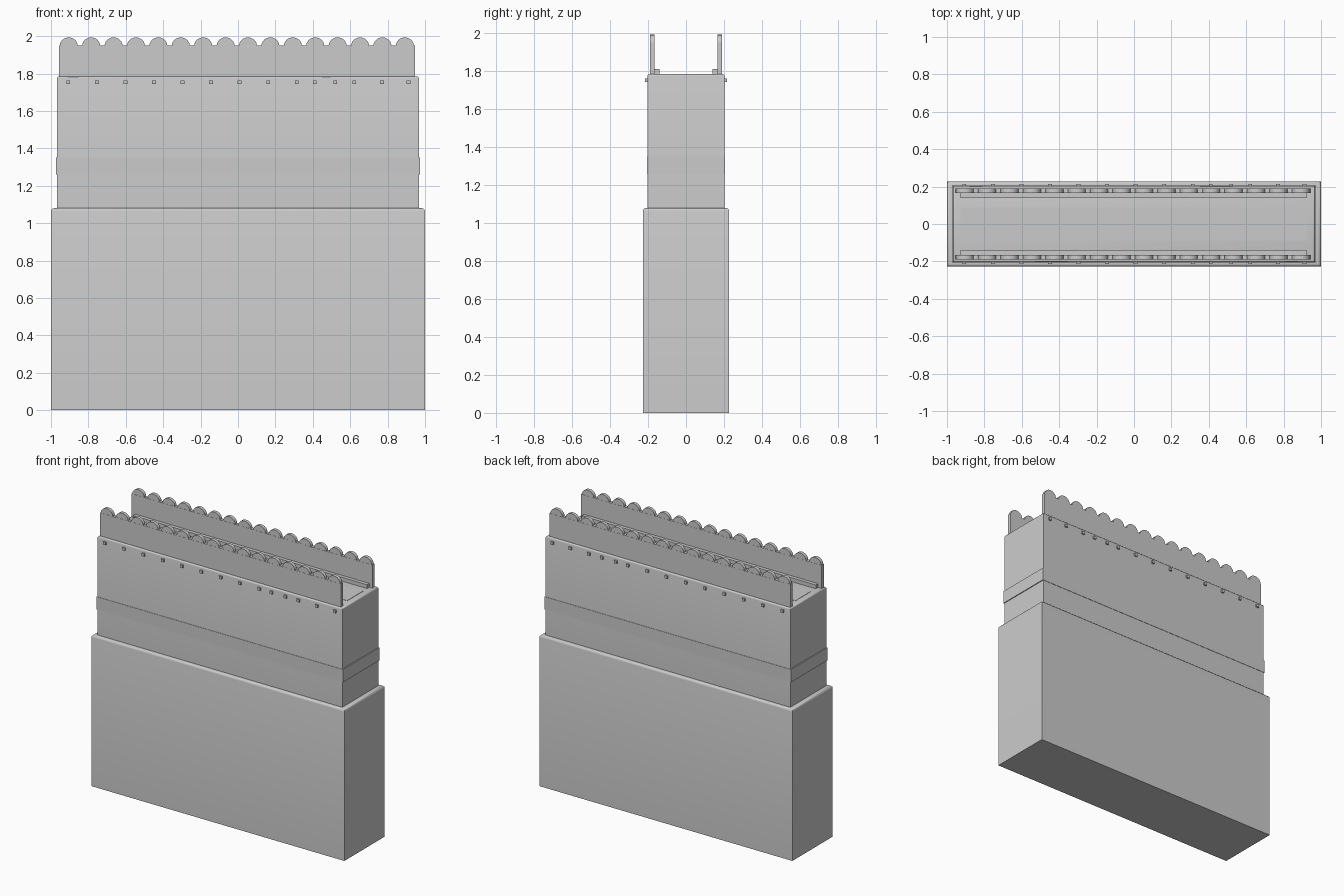
import bpy, bmesh, math

if "Cube" in bpy.data.objects:
    bpy.data.objects.remove(bpy.data.objects["Cube"])


def finish(name, bm):
    bmesh.ops.recalc_face_normals(bm, faces=bm.faces)
    me = bpy.data.meshes.new(name)
    bm.to_mesh(me)
    bm.free()
    ob = bpy.data.objects.new(name, me)
    bpy.context.collection.objects.link(ob)
    bpy.context.view_layer.objects.active = ob
    ob.select_set(True)
    bpy.ops.object.shade_smooth_by_angle(angle=math.radians(35))
    ob.select_set(False)
    return ob


def add_box(bm, x0, x1, y0, y1, z0, z1):
    verts = bmesh.ops.create_cube(bm, size=1)["verts"]
    for v in verts:
        v.co.x = x0 if v.co.x < 0 else x1
        v.co.y = y0 if v.co.y < 0 else y1
        v.co.z = z0 if v.co.z < 0 else z1


def box(name, *dims, top_bevel=0):
    bm = bmesh.new()
    add_box(bm, *dims)
    if top_bevel:
        rim = [e for e in bm.edges if all(abs(v.co.z - dims[5]) < 1e-5 for v in e.verts)]
        bmesh.ops.bevel(bm, geom=rim, offset=top_bevel, segments=3,
                        profile=0.5, affect='EDGES')
    return finish(name, bm)


def mirror_y(ob):
    m = ob.modifiers.new("mirror", 'MIRROR')
    m.use_axis = (False, True, False)


# Stepped body
box("lower_body", -1, 1, -0.2275, 0.2275, 0, 1.08, top_bevel=0.016)
box("upper_body", -0.967, 0.967, -0.204, 0.204, 1.06, 1.785, top_bevel=0.01)
box("band", -0.973, 0.973, -0.2065, 0.2065, 1.26, 1.352)
box("top_panel", -0.927, 0.925, -0.0885, 0.0885, 1.775, 1.787)

# Parapet walls, front and back, with a low rail inside each
mirror_y(box("parapet", -0.957, 0.946, -0.19, -0.165, 1.775, 1.95))
mirror_y(box("inner_rail", -0.928, 0.922, -0.166, -0.14, 1.775, 1.812))

# Rounded crests along the parapets
bm = bmesh.new()
for i in range(16):
    cx = -0.905 + i * 0.1198
    arc = [(-0.048, 1.94)]
    arc += [(-0.048 * math.cos(math.pi * k / 12), 1.948 + 0.045 * math.sin(math.pi * k / 12))
            for k in range(13)]
    arc += [(0.048, 1.94)]
    face = bm.faces.new([bm.verts.new((cx + x, -0.189, z)) for x, z in arc])
    ext = bmesh.ops.extrude_face_region(bm, geom=[face], use_keep_orig=True)["geom"]
    for v in ext:
        if isinstance(v, bmesh.types.BMVert):
            v.co.y = -0.166
mirror_y(finish("crests", bm))

# Studs under the parapets
bm = bmesh.new()
for x in [-0.907 + 0.1526 * i for i in range(9)] + [0.41, 0.52, 0.622, 0.77, 0.912]:
    add_box(bm, x - 0.01, x + 0.01, -0.215, -0.2, 1.743, 1.763)
mirror_y(finish("studs", bm))
